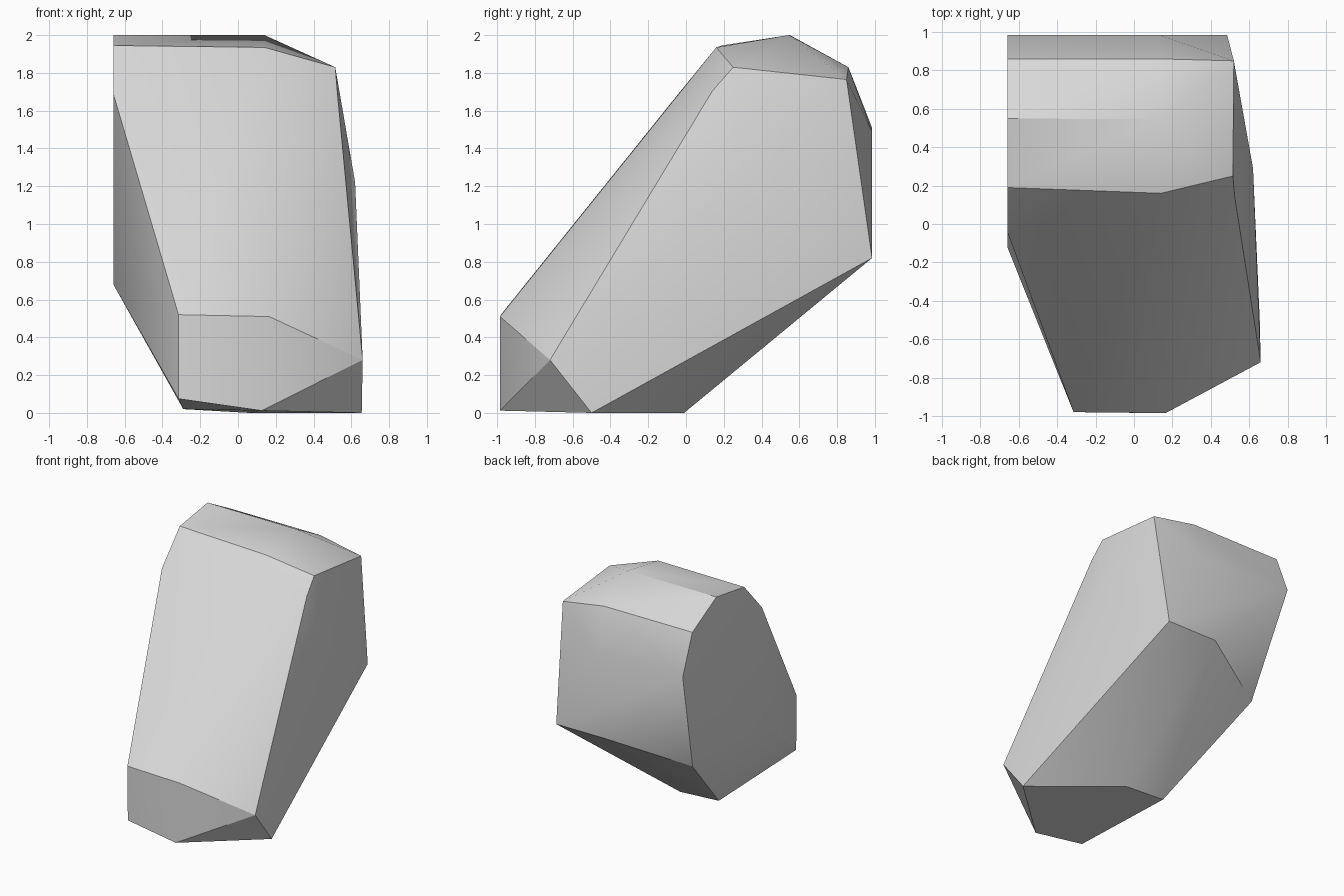
import bpy
import bmesh
import math

cube = bpy.data.objects.get("Cube")
if cube:
    bpy.data.objects.remove(cube, do_unlink=True)

# Plain grey stone
stone = bpy.data.materials.new("stone_grey")
stone.use_nodes = True
colour = (0.7, 0.7, 0.7, 1.0)
stone.diffuse_color = colour
stone.node_tree.nodes["Principled BSDF"].inputs["Base Color"].default_value = colour

# Corner points of the boulder, grouped by the ring they belong to
rings = {
    "front_upper": [(-0.66, 0.19, 1.945), (0.14, 0.16, 1.935), (0.515, 0.25, 1.83)],
    "top_ridge": [(-0.66, 0.55, 2.0), (0.14, 0.545, 2.0)],
    "back_upper": [(-0.66, 0.86, 1.83), (0.14, 0.86, 1.83), (0.52, 0.85, 1.765)],
    "back_middle": [(-0.66, 0.985, 1.51), (0.13, 0.985, 1.49)],
    "back_lower": [(-0.55, 0.70, 0.64), (0.04, 0.985, 0.82), (0.485, 0.985, 0.82)],
    "sides": [(-0.66, -0.04, 1.69), (-0.66, -0.12, 0.68),
              (0.62, 0.29, 1.22), (0.525, 0.14, 1.705)],
    "front_lower": [(-0.315, -0.98, 0.52), (0.165, -0.985, 0.51), (0.66, -0.72, 0.28)],
    "foot": [(-0.315, -0.975, 0.075), (0.125, -0.985, 0.012), (0.655, -0.5, 0.0),
             (0.06, -0.01, 0.0), (-0.29, -0.01, 0.02)],
}

# Wrap the corners in a faceted skin
bm = bmesh.new()
for ring in rings.values():
    for point in ring:
        bm.verts.new(point)
bmesh.ops.convex_hull(bm, input=bm.verts[:])
bmesh.ops.delete(bm, geom=[v for v in bm.verts if not v.link_faces], context="VERTS")
bmesh.ops.recalc_face_normals(bm, faces=bm.faces[:])
mesh = bpy.data.meshes.new("boulder")
bm.to_mesh(mesh)
bm.free()
mesh.materials.append(stone)

boulder = bpy.data.objects.new("boulder", mesh)
bpy.context.collection.objects.link(boulder)

# Soft shading across shallow facets, crisp main edges
bpy.ops.object.select_all(action="DESELECT")
boulder.select_set(True)
bpy.context.view_layer.objects.active = boulder
bpy.ops.object.shade_smooth_by_angle(angle=math.radians(30))
